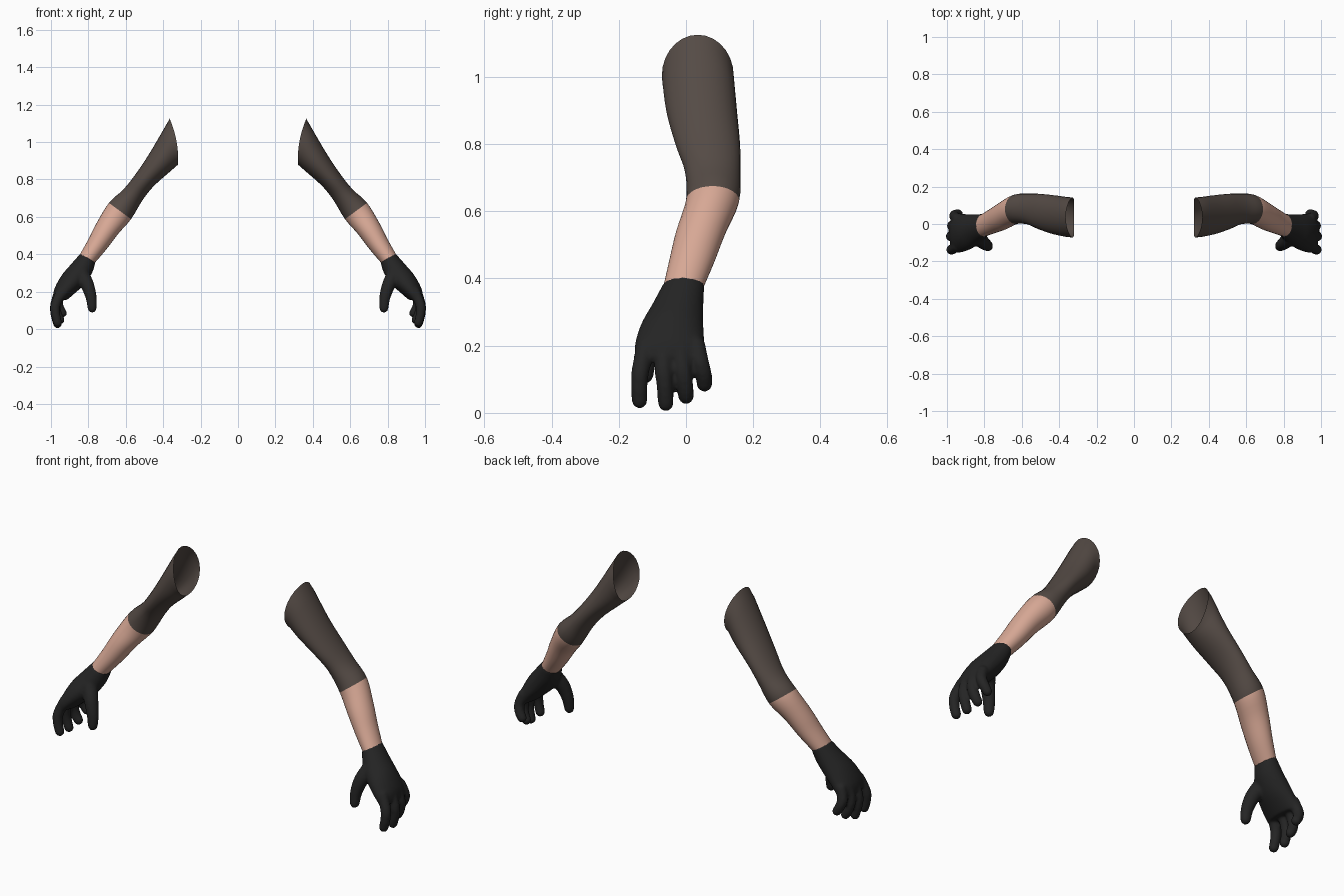
import bpy, bmesh, math
from mathutils import Vector

cube = bpy.data.objects.get("Cube")
if cube:
    bpy.data.objects.remove(cube, do_unlink=True)


def material(name, colour):
    m = bpy.data.materials.new(name)
    m.use_nodes = True
    m.diffuse_color = (*colour, 1)
    bsdf = m.node_tree.nodes["Principled BSDF"]
    bsdf.inputs["Base Color"].default_value = (*colour, 1)
    bsdf.inputs["Roughness"].default_value = 0.8
    return m


SLEEVE = material("brown_sleeve", (0.09, 0.07, 0.06))
SKIN = material("skin", (0.68, 0.39, 0.30))
GLOVE = material("black_glove", (0.018, 0.018, 0.018))

# Sections: outer edge x, z; inner edge x, z; front y, back y
SLEEVE_SECTIONS = [
    (0.365, 1.125, 0.32, 0.88, -0.072, 0.142),
    (0.47, 0.945, 0.36, 0.845, -0.058, 0.152),
    (0.55, 0.825, 0.45, 0.765, -0.03, 0.161),
    (0.615, 0.745, 0.51, 0.69, -0.003, 0.162),
    (0.69, 0.675, 0.572, 0.588, 0.0, 0.158),
]
FOREARM_SECTIONS = [
    (0.757, 0.565, 0.64, 0.51, -0.03, 0.118),
    (0.80, 0.48, 0.705, 0.425, -0.05, 0.085),
    (0.845, 0.40, 0.765, 0.355, -0.067, 0.053),
]
PALM_SECTIONS = [
    (0.84, 0.407, 0.762, 0.36, -0.067, 0.055),
    (0.895, 0.345, 0.78, 0.30, -0.10, 0.052),
    (0.945, 0.285, 0.825, 0.235, -0.135, 0.052),
    (0.982, 0.215, 0.88, 0.185, -0.153, 0.056),
    (0.99, 0.165, 0.915, 0.155, -0.152, 0.058),
]
# Joints of each digit, root to tip
FINGERS = [
    [(0.945, -0.12, 0.2), (0.975, -0.135, 0.13), (0.975, -0.139, 0.08), (0.965, -0.138, 0.036)],
    [(0.955, -0.065, 0.2), (0.978, -0.067, 0.13), (0.978, -0.063, 0.08), (0.965, -0.06, 0.028)],
    [(0.955, -0.015, 0.2), (0.974, -0.01, 0.13), (0.966, -0.003, 0.08), (0.95, 0.0, 0.049)],
    [(0.945, 0.03, 0.2), (0.962, 0.042, 0.15), (0.955, 0.052, 0.115), (0.938, 0.055, 0.085)],
]
THUMB = [(0.835, -0.07, 0.29), (0.805, -0.1, 0.235), (0.785, -0.115, 0.17), (0.78, -0.121, 0.112)]


def spline(points, steps):
    """Smooth curve through points of any dimension."""
    out = []
    for i in range(len(points) - 1):
        a, b, c, d = (points[max(0, min(j, len(points) - 1))] for j in range(i - 1, i + 3))
        for s in range(steps):
            t = s / steps
            out.append([q + 0.5 * t * (r - p + t * (2 * p - 5 * q + 4 * r - w
                        + t * (3 * (q - r) + w - p)))
                        for p, q, r, w in zip(a, b, c, d)])
    out.append(list(points[-1]))
    return out


def loft(bm, sections, side, steps, sides=28, capped=False, rim_bow=0.0):
    """Skin elliptical rings; returns the faces row by row."""
    rings = []
    for k, (ox, oz, ix, iz, y0, y1) in enumerate(spline(sections, steps)):
        ring = []
        for j in range(sides):
            a = math.tau * j / sides
            c, s = math.cos(a), math.sin(a)
            bow = rim_bow * s * s if k == 0 else 0
            x = (ox + ix) / 2 + (ox - ix) / 2 * c - bow
            z = (oz + iz) / 2 + (oz - iz) / 2 * c
            y = (y0 + y1) / 2 + (y1 - y0) / 2 * s
            ring.append(bm.verts.new((side * x, y, z)))
        rings.append(ring)
    rows = []
    for a, b in zip(rings, rings[1:]):
        rows.append([bm.faces.new((a[j], b[j], b[(j + 1) % sides], a[(j + 1) % sides]))
                     for j in range(sides)])
    if capped:
        bm.faces.new(rings[0])
        bm.faces.new(rings[-1])
    return rows


def digit(bm, joints, side, r_root, r_tip):
    """Rounded, tapering digit made of overlapping balls."""
    path = spline(joints, 6)
    for i, p in enumerate(path):
        r = r_root + (r_tip - r_root) * i / (len(path) - 1)
        made = bmesh.ops.create_icosphere(bm, subdivisions=2, radius=r)
        bmesh.ops.translate(bm, verts=made["verts"], vec=Vector((side * p[0], p[1], p[2])))


def finish(bm, name, materials):
    bmesh.ops.recalc_face_normals(bm, faces=bm.faces)
    for f in bm.faces:
        f.smooth = True
    mesh = bpy.data.meshes.new(name)
    bm.to_mesh(mesh)
    bm.free()
    for m in materials:
        mesh.materials.append(m)
    obj = bpy.data.objects.new(name, mesh)
    bpy.context.collection.objects.link(obj)
    return obj


for label, side in (("left", 1), ("right", -1)):
    # Sleeved upper arm, open at the shoulder, running into the bare forearm
    bm = bmesh.new()
    steps = 4
    rows = loft(bm, SLEEVE_SECTIONS + FOREARM_SECTIONS, side, steps, rim_bow=0.014)
    for k, row in enumerate(rows):
        for f in row:
            f.material_index = int(k >= steps * (len(SLEEVE_SECTIONS) - 1))
    finish(bm, label + "_arm", [SLEEVE, SKIN])

    # Gloved hand: palm and digits fused into one skin
    bm = bmesh.new()
    loft(bm, PALM_SECTIONS, side, steps, capped=True)
    for joints in FINGERS:
        digit(bm, joints, side, 0.029, 0.024)
    digit(bm, THUMB, side, 0.043, 0.025)
    hand = finish(bm, label + "_gloved_hand", [GLOVE])
    fuse = hand.modifiers.new("fuse", "REMESH")
    fuse.mode = "VOXEL"
    fuse.voxel_size = 0.007
    fuse.use_smooth_shade = True
    soften = hand.modifiers.new("soften", "SMOOTH")
    soften.factor = 0.5
    soften.iterations = 5
